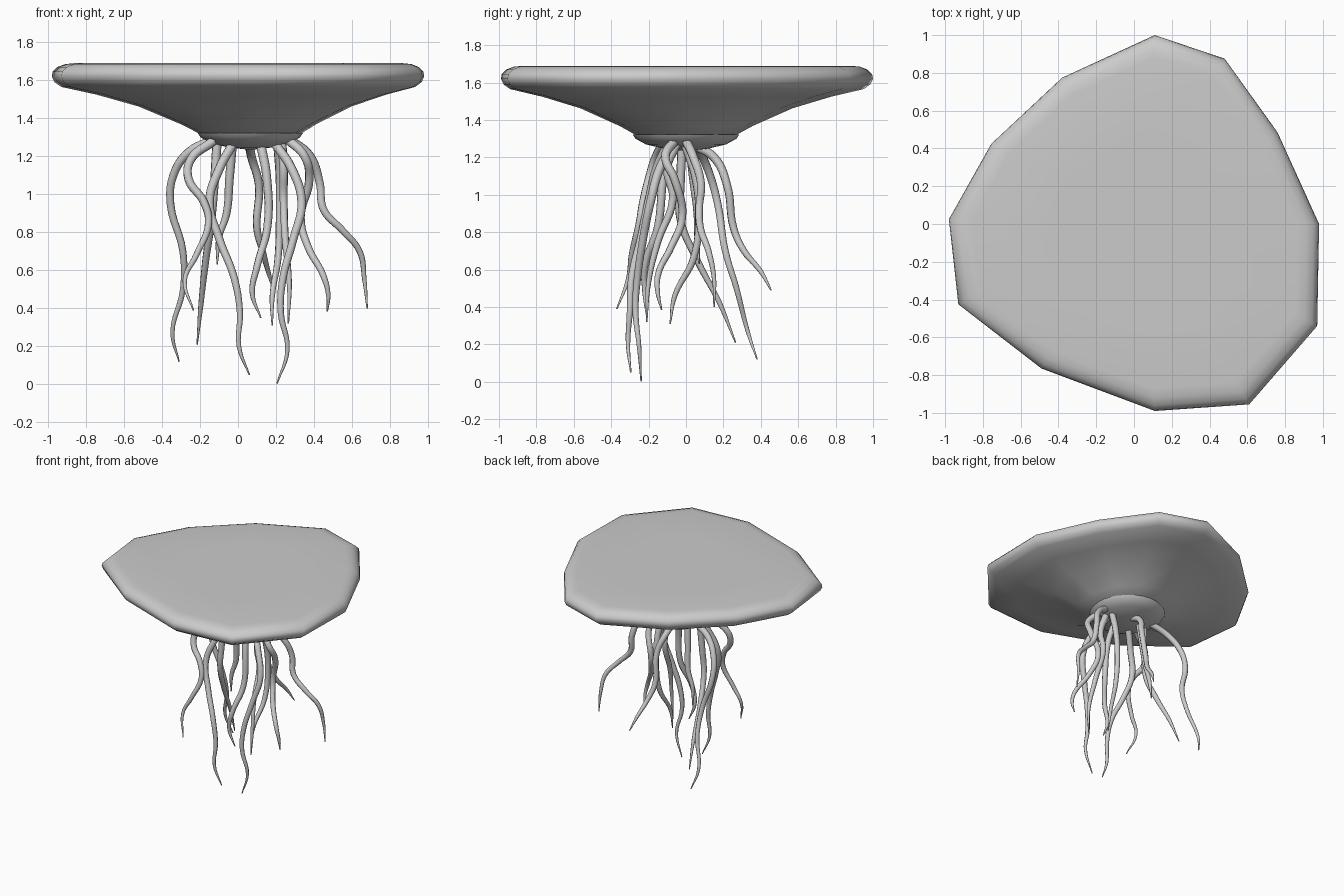
import bpy, bmesh, math
from mathutils import Vector


def mesh_object(name, rings, angle):
    """Loft a closed body through rings that share one vertex count."""
    bm = bmesh.new()
    loops = [[bm.verts.new(p) for p in ring] for ring in rings]
    n = len(loops[0])
    for a, b in zip(loops, loops[1:]):
        for i in range(n):
            j = (i + 1) % n
            bm.faces.new((a[i], a[j], b[j], b[i]))
    bm.faces.new(loops[0])
    bm.faces.new(loops[-1])
    bmesh.ops.recalc_face_normals(bm, faces=bm.faces)
    me = bpy.data.meshes.new(name)
    bm.to_mesh(me)
    bm.free()
    ob = bpy.data.objects.new(name, me)
    bpy.context.collection.objects.link(ob)
    bpy.ops.object.select_all(action='DESELECT')
    ob.select_set(True)
    bpy.context.view_layer.objects.active = ob
    bpy.ops.object.shade_smooth_by_angle(angle=math.radians(angle))
    return ob


# Island slab: irregular 12-sided outline, rounded rim, sloping underside
outline = [(.98, 0), (.76, .485), (.48, .875), (.11, 1), (-.38, .775), (-.755, .425),
           (-.98, .025), (-.93, -.425), (-.49, -.765), (.11, -.99), (.61, -.955), (.97, -.54)]
centre = Vector((.03, 0))
neck_centre = Vector((.065, 0))


def slab_ring(s, z):
    return [(*(centre + (Vector(p) - centre) * s), z) for p in outline]


def under_ring(t, z):
    # blend from the neck circle (t=0) to the outline (t=1)
    ring = []
    for p in outline:
        v = Vector(p)
        neck = neck_centre + (v - neck_centre).normalized() * .26
        ring.append((*neck.lerp(centre + (v - centre) * .95, t), z))
    return ring


rings = [under_ring(0, 1.315), under_ring(.14, 1.368), under_ring(.45, 1.463),
         under_ring(.75, 1.525), under_ring(1, 1.565)]
rings += [slab_ring(s, z) for s, z in
          [(.985, 1.59), (1, 1.62), (.995, 1.645), (.97, 1.67), (.93, 1.685), (.88, 1.69), (.5, 1.69)]]
mesh_object("island_slab", rings, 60)

# Root crown: shallow bowl under the slab
crown = []
for r, z in [(.25, 1.325), (.285, 1.322), (.27, 1.3), (.215, 1.27), (.12, 1.247), (.03, 1.237)]:
    crown.append([(.065 + .97 * r * math.cos(a), r * math.sin(a), z)
                  for a in (k * math.tau / 24 for k in range(24))])
mesh_object("root_crown", crown, 50)

# Roots: tapered, wavy tubes
count = 0


def root(*pts):
    global count
    count += 1
    cu = bpy.data.curves.new("root_curve", 'CURVE')
    cu.dimensions = '3D'
    cu.bevel_depth = .025
    cu.bevel_resolution = 2
    cu.resolution_u = 6
    cu.use_fill_caps = True
    sp = cu.splines.new('BEZIER')
    sp.bezier_points.add(len(pts) - 1)
    for i, (bp, p) in enumerate(zip(sp.bezier_points, pts)):
        bp.co = p
        bp.handle_left_type = bp.handle_right_type = 'AUTO'
        t = i / (len(pts) - 1)
        bp.radius = 1 - .35 * t - .5 * t ** 5
    ob = bpy.data.objects.new(f"root_{count:02d}", cu)
    bpy.context.collection.objects.link(ob)


# left side roots
root((-.12, .04, 1.29), (-.26, .08, 1.22), (-.34, .13, 1.1), (-.355, .17, .95), (-.29, .21, .7),
     (-.29, .27, .5), (-.345, .33, .27), (-.31, .38, .12))
root((-.13, -.12, 1.28), (-.25, -.17, 1.18), (-.26, -.2, 1.08), (-.18, -.23, .96), (-.155, -.25, .85),
     (-.22, -.29, .68), (-.28, -.31, .55), (-.235, -.37, .39))
root((-.11, -.02, 1.28), (-.125, -.03, 1.05), (-.14, -.03, .87), (-.17, .06, .65), (-.195, .18, .42),
     (-.215, .265, .21))
root((-.03, .02, 1.27), (-.045, .04, 1.08), (-.06, .06, .9), (-.1, .06, .77), (-.11, .07, .63))
root((-.03, -.1, 1.26), (-.1, -.16, 1.13), (-.15, -.2, .96), (-.1, -.24, .77), (-.02, -.29, .56),
     (.01, -.3, .38), (.005, -.31, .2), (.06, -.295, .05))

# middle roots
root((.12, -.08, 1.26), (.15, -.12, 1.1), (.155, -.15, .83), (.1, -.22, .62), (.075, -.22, .48),
     (.12, -.21, .35))
root((.06, .03, 1.27), (.07, .15, 1.2), (.11, .22, 1.05), (.1, .255, .82), (.13, .31, .7),
     (.16, .4, .59), (.19, .455, .49))
root((.21, .0, 1.26), (.22, .05, 1.1), (.22, .07, .9), (.21, .04, .66), (.18, -.06, .46),
     (.18, -.085, .31))
root((.23, -.05, 1.27), (.24, -.1, 1.15), (.24, -.07, .98), (.25, -.15, .75), (.27, -.2, .53),
     (.265, -.21, .32))

# right side roots
root((.2, -.07, 1.26), (.28, -.14, 1.14), (.335, -.19, .96), (.29, -.23, .76), (.235, -.26, .55),
     (.225, -.27, .38), (.26, -.25, .18), (.205, -.24, .004))
root((.26, -.06, 1.29), (.35, -.11, 1.2), (.375, -.06, 1.08), (.33, -.02, .88), (.37, -.08, .72),
     (.45, -.15, .57), (.475, -.15, .47), (.47, -.13, .385))
root((.27, .0, 1.29), (.38, .04, 1.2), (.43, .08, 1.06), (.45, .07, .92), (.55, .08, .81),
     (.64, .12, .7), (.665, .15, .55), (.68, .15, .4))
